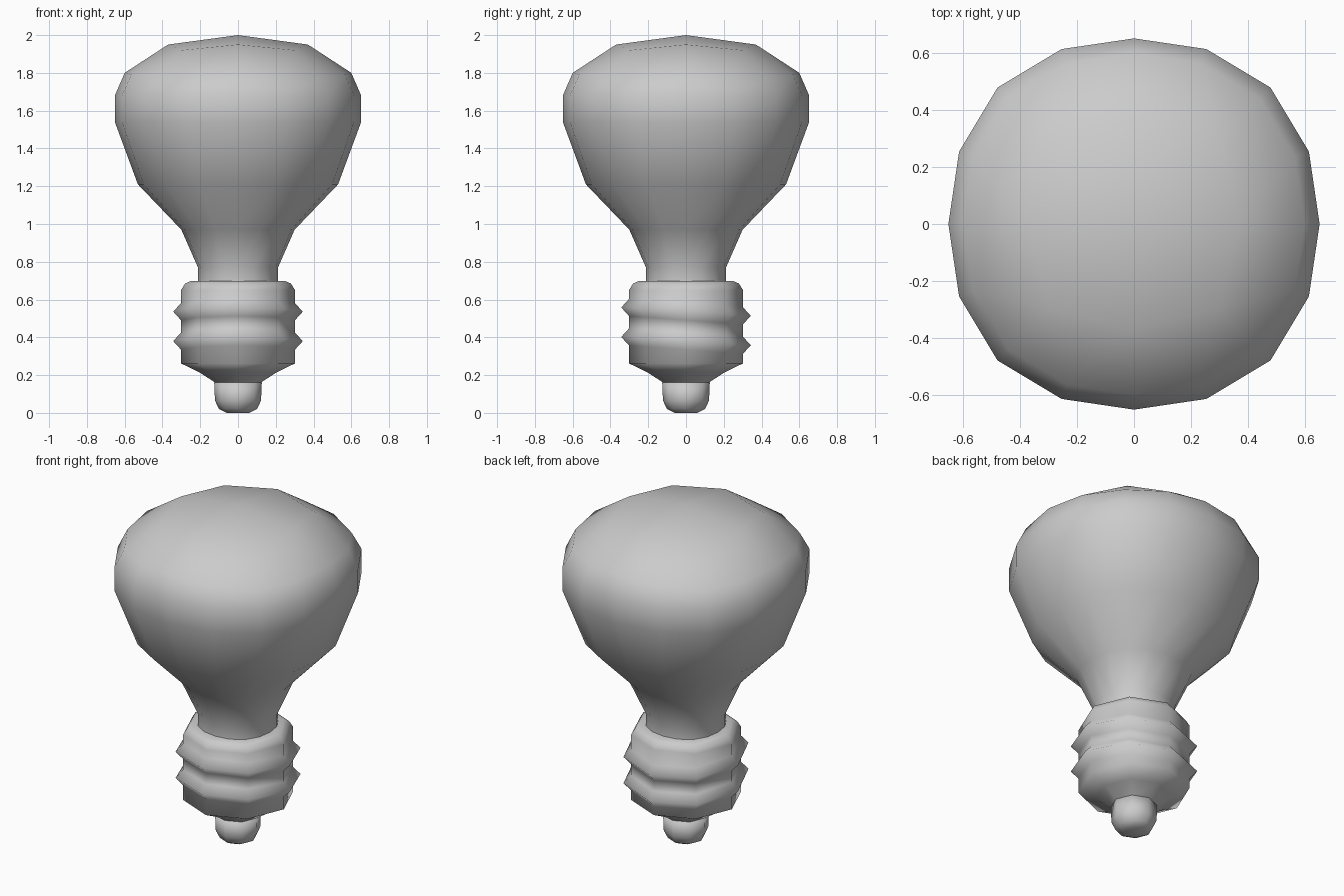
import bpy, bmesh
from math import sin, cos, pi

if "Cube" in bpy.data.objects:
    bpy.data.objects.remove(bpy.data.objects["Cube"])


def ring(bm, n, r, z, bulge=0.0, drop=0.0, tilt=0.0):
    """Ring of n vertices, slightly wider and lower on the diagonals, optionally tilted front to back."""
    verts = []
    for k in range(n):
        a = 2 * pi * k / n
        d = sin(2 * a) ** 2
        rr = r * (1 + bulge * d)
        verts.append(bm.verts.new((rr * cos(a), rr * sin(a), z - drop * d - tilt * sin(a))))
    return verts


def bridge(bm, low, high):
    n = len(low)
    for i in range(n):
        j = (i + 1) % n
        bm.faces.new((low[i], low[j], high[j], high[i]))


def finish(bm, name):
    bmesh.ops.recalc_face_normals(bm, faces=bm.faces)
    me = bpy.data.meshes.new(name)
    bm.to_mesh(me)
    bm.free()
    for p in me.polygons:
        p.use_smooth = True
    ob = bpy.data.objects.new(name, me)
    bpy.context.collection.objects.link(ob)
    return ob


def lathe(name, sides, profile):
    """Profile entries: radius, height, tilt."""
    bm = bmesh.new()
    rings = [ring(bm, sides, r, z, tilt=t) for r, z, t in profile]
    for a, b in zip(rings, rings[1:]):
        bridge(bm, a, b)
    return bm, rings


# Glass bulb: 16-sided body closed by a quad-grid dome
bm = bmesh.new()
body = [(0.212, 0.69, 0), (0.212, 0.77, 0), (0.30, 0.97, 0), (0.53, 1.21, 0),
        (0.652, 1.54, 0), (0.652, 1.68, 0), (0.60, 1.80, 0.02)]
rings = [ring(bm, 16, r, z, 0.04, d) for r, z, d in body]
for a, b in zip(rings, rings[1:]):
    bridge(bm, a, b)
outer = rings[-1]
inner = ring(bm, 8, 0.37, 1.95, 0.14, 0.03)
top = bm.verts.new((0, 0, 2.0))
for j in range(8):
    prev, nxt = inner[j - 1], inner[(j + 1) % 8]
    o0, o1, o2 = outer[2 * j - 1], outer[2 * j], outer[2 * j + 1]
    if j % 2:
        bm.faces.new((inner[j], o0, o1, o2))
        bm.faces.new((top, prev, inner[j], nxt))
    else:
        bm.faces.new((inner[j], o1, o2, nxt))
        bm.faces.new((inner[j], prev, o0, o1))
finish(bm, "glass_bulb")

# Screw base: 8-sided shell with two slanted thread ridges
profile = [(0.12, 0.16, 0), (0.205, 0.215, 0), (0.302, 0.262, 0)]
for z in (0.38, 0.536):
    profile += [(0.302, z - 0.045, 0.022), (0.343, z, 0.022), (0.302, z + 0.045, 0.022)]
profile += [(0.302, 0.65, 0), (0.28, 0.685, 0), (0.25, 0.698, 0), (0.19, 0.698, 0)]
bm, rings = lathe("screw_base", 8, profile)
finish(bm, "screw_base")

# Contact tip
bm, rings = lathe("contact_tip", 8, [(0.06, 0.0, 0), (0.10, 0.02, 0), (0.122, 0.065, 0), (0.126, 0.16, 0)])
bm.faces.new(rings[0])
bm.faces.new(rings[-1])
finish(bm, "contact_tip")
